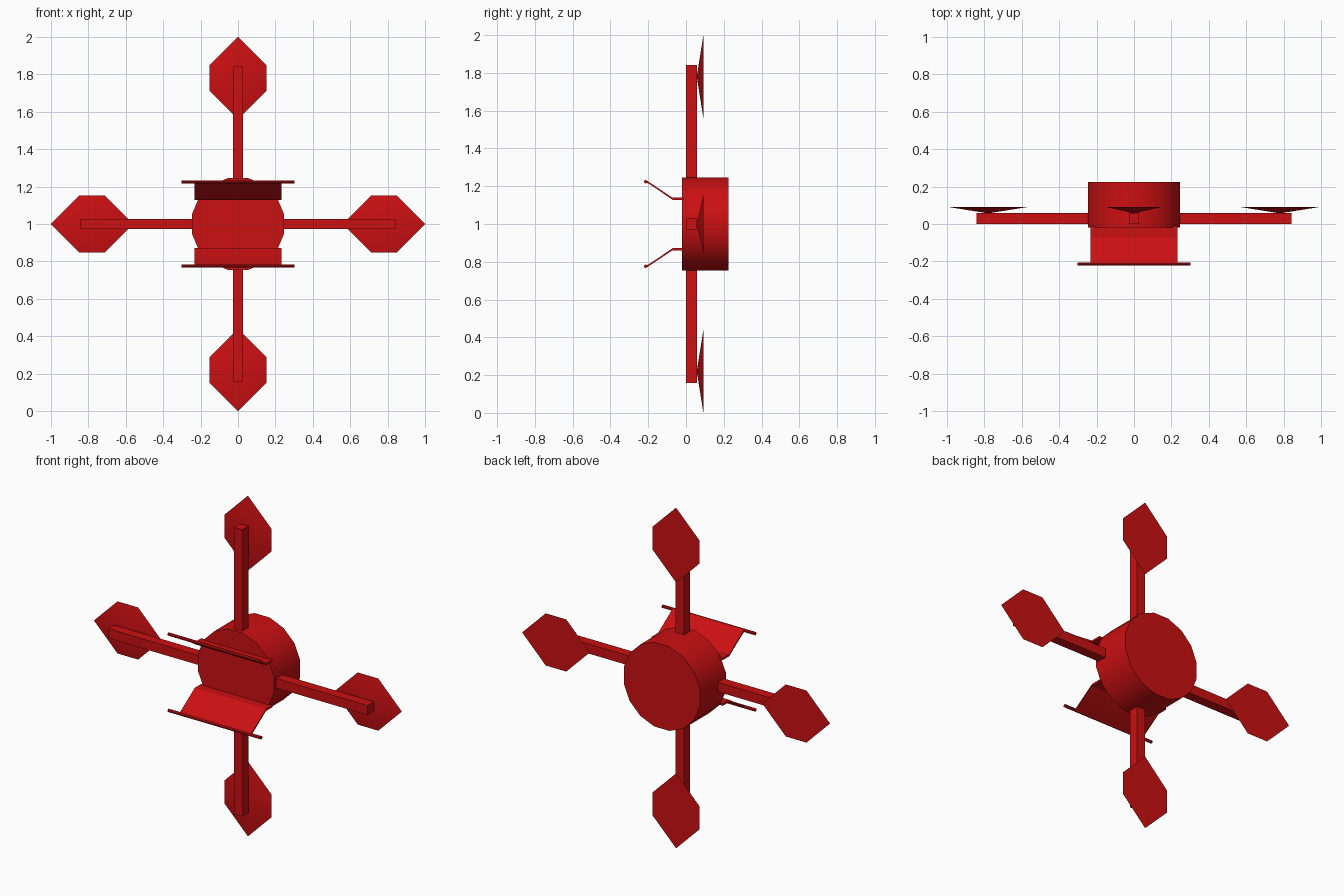
import bpy, bmesh, math
from mathutils import Matrix, Vector

cube = bpy.data.objects.get("Cube")
if cube:
    bpy.data.objects.remove(cube, do_unlink=True)

RED = (0.6, 0.005, 0.006, 1.0)
red = bpy.data.materials.new("red")
red.use_nodes = True
red.diffuse_color = RED
red.node_tree.nodes["Principled BSDF"].inputs["Base Color"].default_value = RED

CENTRE = Vector((0, 0, 1.0))


def add_object(name, bm, matrix=Matrix()):
    """Turn a bmesh into a red object, smooth except at sharp edges."""
    bm.transform(matrix)
    bmesh.ops.recalc_face_normals(bm, faces=bm.faces)
    mesh = bpy.data.meshes.new(name)
    bm.to_mesh(mesh)
    bm.free()
    mesh.materials.append(red)
    obj = bpy.data.objects.new(name, mesh)
    bpy.context.collection.objects.link(obj)
    bpy.ops.object.select_all(action='DESELECT')
    obj.select_set(True)
    bpy.context.view_layer.objects.active = obj
    bpy.ops.object.shade_smooth_by_angle(angle=math.radians(30))
    return obj


def box(lo, hi):
    lo, hi = Vector(lo), Vector(hi)
    bm = bmesh.new()
    bmesh.ops.create_cube(bm, size=1)
    bm.transform(Matrix.Translation((lo + hi) / 2) @ Matrix.Diagonal((*(hi - lo), 1)))
    return bm


def cylinder(radius, length, sides, spin=0.0):
    """Cylinder along z, turned by spin about its axis."""
    bm = bmesh.new()
    bmesh.ops.create_cone(bm, cap_ends=True, segments=sides, radius1=radius,
                          radius2=radius, depth=length)
    bm.transform(Matrix.Rotation(spin, 4, 'Z'))
    return bm


# Round body, axis front to back, with flats at top, bottom and sides
body = cylinder(0.252, 0.244, 16, math.pi / 16)
add_object("body", body, Matrix.Translation((0, 0.102, 1.0)) @ Matrix.Rotation(math.pi / 2, 4, 'X'))

# Four arms, each with a shallow hexagonal pyramid rotor, built upward then turned
HEX = [(0, 0.22), (0.153, 0.067), (0.153, -0.067), (0, -0.22), (-0.153, -0.067), (-0.153, 0.067)]
for i, side in enumerate(("top", "left", "bottom", "right")):
    turn = Matrix.Translation(CENTRE) @ Matrix.Rotation(i * math.pi / 2, 4, 'Y')
    add_object(side + "_arm", box((-0.028, 0.001, 0.2), (0.028, 0.058, 0.842)), turn)

    bm = bmesh.new()
    rim = [bm.verts.new((x, 0.092, 0.78 + z)) for x, z in HEX]
    tip = bm.verts.new((0, 0.057, 0.78))
    bm.faces.new(rim)
    for a, b in zip(rim, rim[1:] + rim[:1]):
        bm.faces.new((a, b, tip))
    add_object(side + "_rotor", bm, turn)

# Bent landing plates with a rod along the outer edge, mirrored above and below
PROFILE = [(-0.01, 0.128), (-0.07, 0.128), (-0.198, 0.214), (-0.214, 0.219),
           (-0.214, 0.23), (-0.201, 0.226), (-0.073, 0.14), (-0.01, 0.14)]
for side, sign in (("upper", 1), ("lower", -1)):
    bm = bmesh.new()
    face = bm.faces.new([bm.verts.new((-0.232, y, z * sign)) for y, z in PROFILE])
    ext = bmesh.ops.extrude_face_region(bm, geom=[face], use_keep_orig=True)
    moved = [g for g in ext["geom"] if isinstance(g, bmesh.types.BMVert)]
    bmesh.ops.translate(bm, verts=moved, vec=(0.464, 0, 0))
    add_object(side + "_landing_plate", bm, Matrix.Translation(CENTRE))

    rod = cylinder(0.009, 0.604, 8, math.pi / 8)
    place = Matrix.Translation((0, -0.214, 1.0 + 0.224 * sign))
    add_object(side + "_landing_rod", rod, place @ Matrix.Rotation(math.pi / 2, 4, 'Y'))
